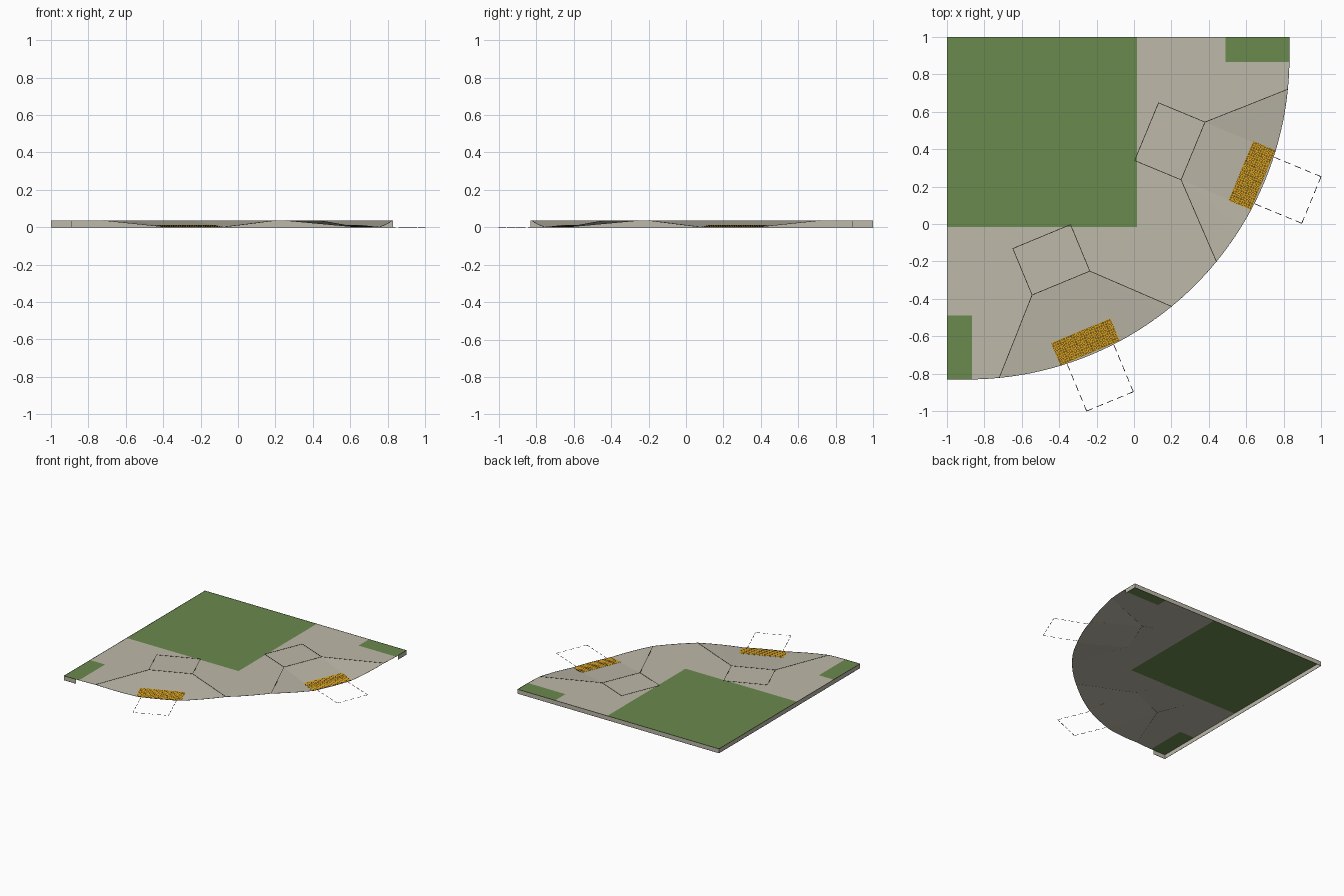
import bpy, math
from mathutils import Vector
from mathutils.geometry import delaunay_2d_cdt

if "Cube" in bpy.data.objects:
    bpy.data.objects.remove(bpy.data.objects["Cube"])

H = 0.035                       # kerb height
CX, CY, R = -0.89, 0.89, 1.72   # corner arc
E = 0.83                        # outer extent of the straight ends
HALF, FLARE = 0.167, 0.498      # half widths of ramp and of flared opening
R_LAND, R_TOP = 1.036, 1.305    # landing and head of ramp
R_LOW = math.sqrt(R * R - HALF * HALF)
R_FL = math.sqrt(R * R - FLARE * FLARE)


def material(name, rgb):
    m = bpy.data.materials.new(name)
    lin = [((c / 255 + 0.055) / 1.055) ** 2.4 for c in rgb]
    m.diffuse_color = (*lin, 1)
    m.use_nodes = True
    m.node_tree.nodes["Principled BSDF"].inputs["Base Color"].default_value = m.diffuse_color
    return m


CONCRETE = material("concrete", (189, 184, 169))
GRASS = material("grass", (107, 138, 77))
YELLOW = material("warning yellow", (222, 165, 30))
DARK = material("dark line", (38, 36, 32))


def make(name, verts, faces, mats, indices=None):
    me = bpy.data.meshes.new(name)
    me.from_pydata([tuple(v) for v in verts], [], faces)
    for m in mats:
        me.materials.append(m)
    if indices:
        me.polygons.foreach_set("material_index", indices)
    me.update()
    ob = bpy.data.objects.new(name, me)
    bpy.context.collection.objects.link(ob)
    return ob


def local(r, t, side):
    """Radial / tangential ramp coordinates to plan; side 0 right, side 1 mirrored."""
    a = math.radians(-22.5)
    x = CX + r * math.cos(a) - t * math.sin(a)
    y = CY + r * math.sin(a) + t * math.cos(a)
    return (x, y) if side == 0 else (-y, -x)


def ramp_z(r):
    return H * max(0.0, 1 - (r - R_TOP) / (R_LOW - R_TOP))


# ---- corner arc with the two dropped openings
a_low = math.degrees(math.asin(HALF / R))
a_fl = math.degrees(math.asin(FLARE / R))
stops = [-90]
for mid in (-67.5, -22.5):
    stops += [mid - a_fl, mid - a_low, mid + a_low, mid + a_fl]
stops.append(0)
angles = [-90]
for a, b in zip(stops, stops[1:]):
    n = max(2, round((b - a) / 2))
    angles += [a + (b - a) * i / n for i in range(1, n + 1)]


def arc_point(deg):
    off = min(abs(deg + 67.5), abs(deg + 22.5))
    t = R * math.sin(math.radians(off))
    z = H * min(1, max(0, (t - HALF) / (FLARE - HALF)))
    a = math.radians(deg)
    return Vector((CX + R * math.cos(a), CY + R * math.sin(a), z))


arc = [arc_point(a) for a in angles]

# ---- paved sheet: plan outline, lawns and ramps triangulated together
lawns = [(-1, -0.015, 0.015, 1), (0.49, 0.865, E, 1), (-1, -E, -0.865, -0.49)]
pts, edges = [], []


def path(points, closed=False):
    start = len(pts)
    pts.extend(Vector((p[0], p[1])) for p in points)
    edges.extend((i, i + 1) for i in range(start, len(pts) - 1))
    if closed:
        edges.append((len(pts) - 1, start))


path([p[:2] for p in arc] + [(E, 1), (-1, 1), (-1, -E)], True)
for x0, y0, x1, y1 in lawns:
    path([(x0, y0), (x1, y0), (x1, y1), (x0, y1)], True)
for side in (0, 1):
    path([local(R_TOP, -HALF, side), local(R_TOP, HALF, side),
          local(R_LOW, HALF, side), local(R_LOW, -HALF, side)], True)
    for s in (-1, 1):
        path([local(R_TOP, s * HALF, side), local(R_FL, s * FLARE, side)])

plan, _, tris, *_ = delaunay_2d_cdt(pts, edges, [], 1, 1e-5)


def height(p):
    dx, dy = p.x - CX, p.y - CY
    if abs(math.hypot(dx, dy) - R) < 1e-3 and dx > 0 and dy < 0:
        return arc_point(math.degrees(math.atan2(dy, dx))).z
    return H


def in_lawn(f):
    c = sum((plan[i] for i in f), Vector((0, 0))) / len(f)
    return int(any(x0 < c.x < x1 and y0 < c.y < y1 for x0, y0, x1, y1 in lawns))


make("pavement", [(p.x, p.y, height(p)) for p in plan], [tuple(f) for f in tris],
     [CONCRETE, GRASS], [in_lawn(f) for f in tris])

# ---- edge walls along the straight sides
rim = [(CX, -E), (-1, -E), (-1, 1), (E, 1), (E, CY)]
wall = [(x, y, z) for x, y in rim for z in (0, H)]
make("edge_walls", wall, [(2 * i, 2 * i + 1, 2 * i + 3, 2 * i + 2) for i in range(4)], [CONCRETE])


# ---- thin dark lines
def lines(name, segments, w=0.0036, h=0.0012):
    verts, faces = [], []
    for a, b in segments:
        a, b = Vector(a), Vector(b)
        d = (b - a).normalized()
        up = Vector((0, 0, 1)) if abs(d.z) < 0.9 else Vector((1, 0, 0))
        n = d.cross(up).normalized() * w / 2
        k = len(verts)
        for p in (a, b):
            verts += [p - n, p + n, p + n + up * h, p - n + up * h]
        faces += [tuple(k + i for i in f) for f in
                  ((0, 1, 5, 4), (1, 2, 6, 5), (2, 3, 7, 6), (3, 0, 4, 7), (3, 2, 1, 0), (4, 5, 6, 7))]
    return make(name, verts, faces, [DARK])


def chain(p):
    return list(zip(p, p[1:]))


lines("border_lines", chain(arc + [(E, 1, H), (-1, 1, H), (-1, -E, H), tuple(arc[0])])
      + chain([(x, y, 0) for x, y in rim]), 0.002, 0.001)

for side, tag in ((0, "right"), (1, "front")):
    def at(r, t, z):
        return (*local(r, t, side), z)

    # joints round the landing and outside the flares
    sq = [at(r, t, H) for r, t in ((R_LAND, -HALF), (R_TOP, -HALF), (R_TOP, HALF), (R_LAND, HALF))]
    joints = chain(sq + sq[:1])
    joints += [(at(R_TOP, s * HALF, H), at(R_FL, s * FLARE, H)) for s in (-1, 1)]
    lines(tag + "_joint_lines", joints)

    # dashed clear space on the road
    r0, r1, hw = R, 1.99, 0.135
    dashes = []
    for a, b in (((r0, hw), (r1, hw)), ((r1, hw), (r1, -hw)), ((r1, -hw), (r0, -hw))):
        a, b = Vector(a), Vector(b)
        for i in range(5):
            p, q = a.lerp(b, i * 0.2175), a.lerp(b, i * 0.2175 + 0.13)
            dashes.append((at(p.x, p.y, 0), at(q.x, q.y, 0)))
    lines(tag + "_dashed_space", dashes)

    # warning pad laid on the ramp
    P0, P1, PW, lift = 1.581, R_LOW - 0.001, 0.172, 0.0012
    c = [at(r, t, ramp_z(r) + k) for k in (0.0002, lift)
         for r, t in ((P0, -PW), (P1, -PW), (P1, PW), (P0, PW))]
    make(tag + "_warning_pad", c, [(3, 2, 1, 0), (4, 5, 6, 7), (0, 1, 5, 4), (1, 2, 6, 5),
                                   (2, 3, 7, 6), (3, 0, 4, 7)], [YELLOW])

    # rows of studs: dark sides, yellow tops
    verts, faces, idx = [], [], []
    N, rows, cols = 8, 10, 26
    for i in range(rows):
        for j in range(cols):
            r = P0 + (P1 - P0) * (i + 0.5) / rows
            t = -PW + 2 * PW * (j + 0.5) / cols
            k = len(verts)
            for rad, z in ((0.0052, 0.0002), (0.0034, 0.0011)):
                for n in range(N):
                    a = 2 * math.pi * n / N
                    rr = r + rad * math.cos(a)
                    verts.append(at(rr, t + rad * math.sin(a), ramp_z(rr) + lift + z))
            for n in range(N):
                m = (n + 1) % N
                faces.append((k + n, k + m, k + N + m, k + N + n))
                idx.append(1)
            faces.append(tuple(range(k + N, k + 2 * N)))
            idx.append(0)
    make(tag + "_pad_studs", verts, faces, [YELLOW, DARK], idx)
